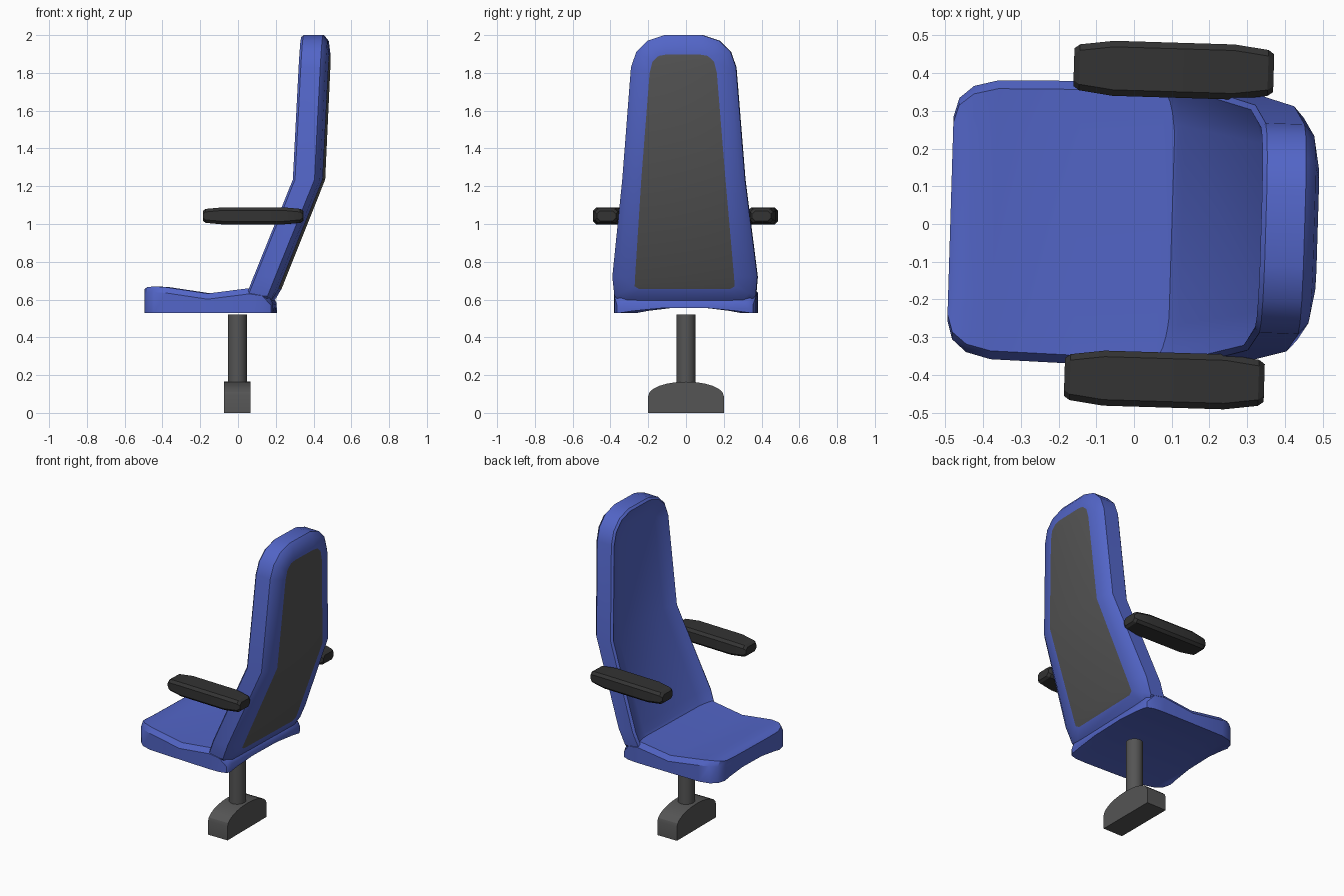
import bpy, bmesh, math
from mathutils import Matrix

cube = bpy.data.objects.get("Cube")
if cube:
    bpy.data.objects.remove(cube, do_unlink=True)


def material(name, color):
    m = bpy.data.materials.new(name)
    m.use_nodes = True
    m.diffuse_color = (*color, 1)
    bsdf = next(n for n in m.node_tree.nodes if n.type == 'BSDF_PRINCIPLED')
    bsdf.inputs["Base Color"].default_value = (*color, 1)
    bsdf.inputs["Roughness"].default_value = 0.7
    return m


BLUE = material("blue upholstery", (0.085, 0.13, 0.57))
GREY = material("grey metal", (0.09, 0.09, 0.09))
BLACK = material("black padding", (0.033, 0.033, 0.033))
TURN = Matrix.Rotation(math.radians(-1.75), 4, 'Z')  # the chair is swivelled a little


def finish(bm, name, mats, smooth=None, turn=True):
    bmesh.ops.recalc_face_normals(bm, faces=bm.faces)
    if turn:
        bm.transform(TURN)
    mesh = bpy.data.meshes.new(name)
    bm.to_mesh(mesh)
    bm.free()
    for m in mats:
        mesh.materials.append(m)
    ob = bpy.data.objects.new(name, mesh)
    bpy.context.collection.objects.link(ob)
    if smooth:
        bpy.ops.object.select_all(action='DESELECT')
        ob.select_set(True)
        bpy.context.view_layer.objects.active = ob
        bpy.ops.object.shade_smooth_by_angle(angle=math.radians(smooth))
    return ob


def bridge(bm, rings):
    """Join successive closed rings of vertices with quads."""
    for a, b in zip(rings, rings[1:]):
        n = len(a)
        for i in range(n):
            j = (i + 1) % n
            bm.faces.new((a[i], a[j], b[j], b[i]))


def loft(name, rings, mats, smooth=None, turn=True):
    bm = bmesh.new()
    vs = [[bm.verts.new(p) for p in r] for r in rings]
    bridge(bm, vs)
    bm.faces.new(vs[0])
    bm.faces.new(vs[-1])
    return finish(bm, name, mats, smooth, turn)


# Pedestal foot: arched slab
arch = [(0.2 * math.sin(a), 0.09 + 0.075 * math.cos(a))
        for a in (math.radians(d) for d in range(-90, 91, 15))]
arch = [(-0.2, 0)] + arch + [(0.2, 0)]
loft("foot", [[(x, y, z) for y, z in arch] for x in (-0.075, 0.065)], [GREY], 25, False)

# Pedestal post
circle = [(0.05 * math.cos(k * math.pi / 12), 0.05 * math.sin(k * math.pi / 12)) for k in range(24)]
loft("post", [[(x - 0.003, y, z) for x, y in circle] for z in (0.15, 0.52)], [GREY], 35, False)

# Seat cushion: (x, half width, top height) rows from front to rear
seat_rows = [(-0.487, 0.27, 0.655), (-0.473, 0.32, 0.665), (-0.435, 0.353, 0.67),
             (-0.37, 0.37, 0.665), (-0.15, 0.375, 0.632), (0.07, 0.378, 0.66),
             (0.14, 0.375, 0.65), (0.185, 0.36, 0.6), (0.195, 0.34, 0.58)]


def seat_ring(x, w, top):
    half = [(0.6, top - 0.003), (0.94, top), (1, top - 0.03), (1, 0.53), (0.8, 0.54), (0.35, 0.555)]
    right = [(x, f * w, z) for f, z in half]
    return right + [(x, -y, z) for x, y, z in reversed(right)]


loft("seat", [seat_ring(*r) for r in seat_rows], [BLUE], 35)

# Backrest: rim and panel outlines as (half width, height) rows from bottom to top
rim = [(0.33, 0.57), (0.374, 0.62), (0.384, 0.72), (0.325, 1.235),
       (0.278, 1.83), (0.25, 1.91), (0.19, 1.97), (0.1, 2.0)]
panel = [(0.24, 0.655), (0.265, 0.67), (0.262, 0.72), (0.223, 1.235),
         (0.178, 1.8), (0.163, 1.86), (0.13, 1.89), (0.09, 1.897)]
spine = [(0.5, 0.005), (1.235, 0.3), (1.85, 0.33), (2.01, 0.338)]


def spine_x(z):
    for (z0, x0), (z1, x1) in zip(spine, spine[1:]):
        if z <= z1:
            return x0 + (x1 - x0) * (z - z0) / (z1 - z0)


def back_layer(t, depth):
    rows = [(a + (c - a) * t, b + (d - b) * t) for (a, b), (c, d) in zip(rim, panel)]
    pts = [(spine_x(z) + depth, w, z) for w, z in rows]
    return pts + [(x, -w, z) for x, w, z in reversed(pts)]


# (blend from rim to panel outline, depth behind the front surface)
layers = [(1, 0.035), (0.45, 0.018), (0.12, 0), (0, 0.012), (0, 0.115), (0.3, 0.142), (1, 0.155)]
bm = bmesh.new()
rings = [[bm.verts.new(p) for p in back_layer(*l)] for l in layers]
bridge(bm, rings)
for ring, mat in ((rings[0], 0), (rings[-1], 1)):
    for i in range(len(rim) - 1):
        f = bm.faces.new((ring[i], ring[i + 1], ring[-2 - i], ring[-1 - i]))
        f.material_index = mat
finish(bm, "backrest", [BLUE, GREY], 35)

# Armrests: (x offset, half width, half height) rows
arm_rows = [(-0.265, 0.05, 0.026), (-0.25, 0.061, 0.037), (-0.16, 0.073, 0.045)]
arm_rows += [(-x, w, h) for x, w, h in reversed(arm_rows)]


def arm_ring(x, w, h, side):
    c = 0.016
    section = [(w - c, h), (w, h - c), (w, c - h), (w - c, -h)]
    section += [(-y, z) for y, z in reversed(section)]
    return [(0.093 + x, side * 0.411 + y, 1.043 + z) for y, z in section]


for side, name in ((1, "left_armrest"), (-1, "right_armrest")):
    loft(name, [arm_ring(*r, side) for r in arm_rows], [BLACK], 30)
